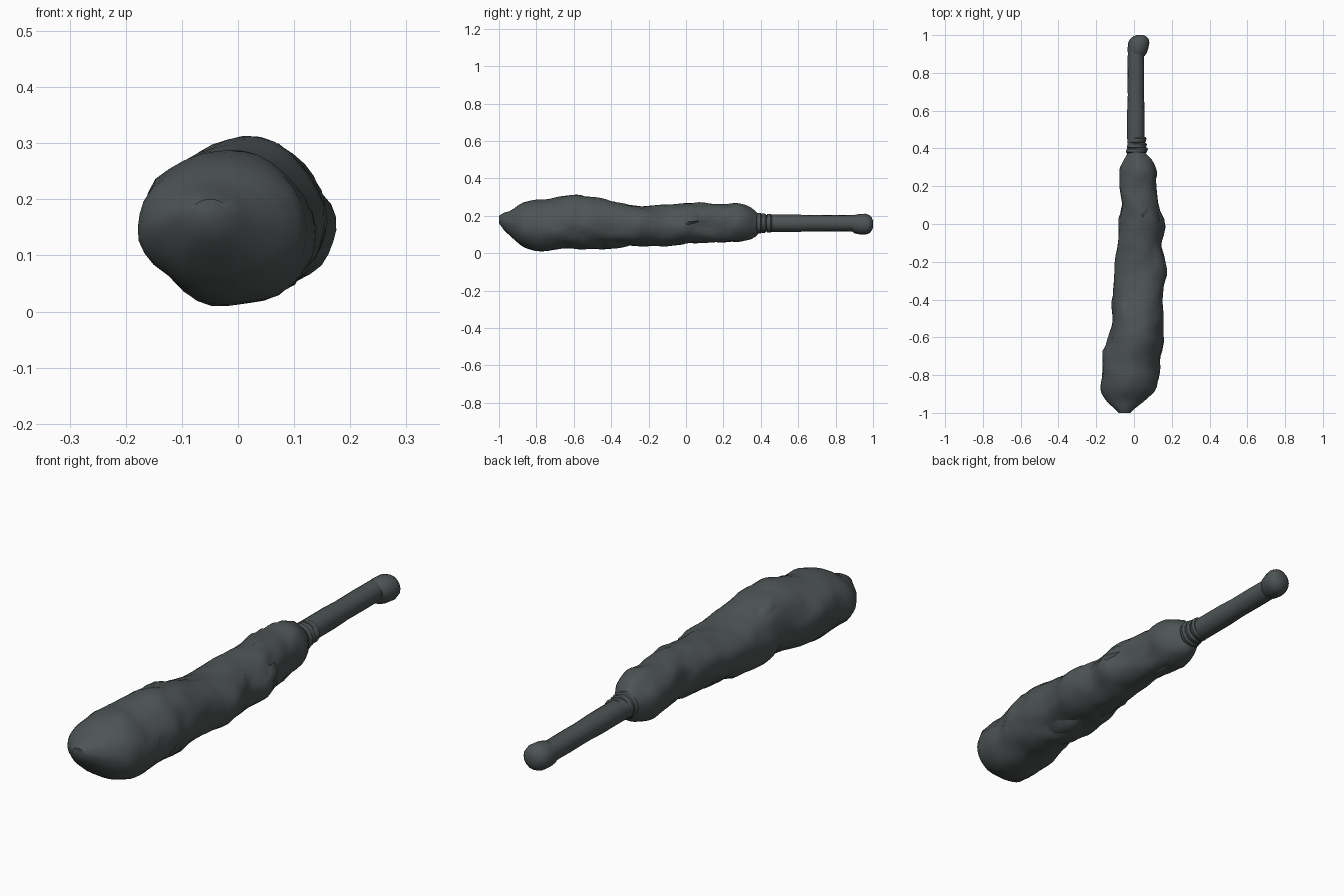
import bpy, bmesh, math
from mathutils import Vector, noise

cube = bpy.data.objects.get("Cube")
if cube:
    bpy.data.objects.remove(cube)

mat = bpy.data.materials.new("dark_grey_cloth")
mat.use_nodes = True
GREY = (0.075, 0.087, 0.087, 1)
mat.diffuse_color = GREY
mat.node_tree.nodes["Principled BSDF"].inputs["Base Color"].default_value = GREY


def loft(name, rings, sharp=40):
    """Skin closed rings of points and cap both ends."""
    bm = bmesh.new()
    loops = [[bm.verts.new(p) for p in ring] for ring in rings]
    n = len(loops[0])
    for a, b in zip(loops, loops[1:]):
        for i in range(n):
            j = (i + 1) % n
            bm.faces.new((a[i], a[j], b[j], b[i]))
    bm.faces.new(loops[0])
    bm.faces.new(loops[-1])
    bmesh.ops.recalc_face_normals(bm, faces=bm.faces)
    mesh = bpy.data.meshes.new(name)
    bm.to_mesh(mesh)
    bm.free()
    mesh.materials.append(mat)
    ob = bpy.data.objects.new(name, mesh)
    bpy.context.collection.objects.link(ob)
    bpy.ops.object.select_all(action="DESELECT")
    ob.select_set(True)
    bpy.context.view_layer.objects.active = ob
    bpy.ops.object.shade_smooth_by_angle(angle=math.radians(sharp))
    return ob


def sample(table, y):
    """Interpolate the rows of a profile at y."""
    for a, b in zip(table, table[1:]):
        if y <= b[0]:
            t = (y - a[0]) / (b[0] - a[0])
            return [p + (q - p) * t for p, q in zip(a[1:], b[1:])]
    return table[-1][1:]


# Rolled canopy: y, right edge, left edge, bottom, top
CANOPY = [
    (-1.0, -.08, -.02, .16, .20), (-.98, -.10, .0, .13, .215),
    (-.94, -.145, .05, .09, .225), (-.88, -.18, .12, .035, .265),
    (-.80, -.165, .13, .005, .295), (-.70, -.165, .14, .015, .295),
    (-.60, -.135, .155, .02, .305), (-.50, -.125, .165, .03, .305),
    (-.40, -.12, .15, .025, .275), (-.27, -.105, .17, .035, .255),
    (-.10, -.085, .145, .04, .26), (.0, -.08, .165, .05, .265),
    (.10, -.065, .135, .06, .27), (.20, -.085, .12, .06, .26),
    (.28, -.08, .125, .06, .27), (.34, -.055, .10, .07, .245),
    (.375, -.035, .06, .09, .22), (.40, -.025, .05, .12, .20),
]
SEGS, ROWS = 32, 52
rings = []
for r in range(ROWS + 1):
    y = -1 + 1.4 * r / ROWS
    x0, x1, z0, z1 = sample(CANOPY, y)
    ring = []
    for i in range(SEGS):
        a = math.tau * i / SEGS
        d = Vector((math.cos(a), y * 6.5, math.sin(a)))
        lump = noise.noise(d * 1.1) * .10 + noise.noise(d * 2.3) * .05
        # Cloth overlaps wind slowly round the roll
        wrap = (2 * i / SEGS + y * 1.4) % 1
        fade = min(1, (y + 1) * 4, (.4 - y) * 8)
        k = 1 + (lump + .07 * (wrap - .6)) * fade
        ring.append(((x0 + x1) / 2 + (x1 - x0) / 2 * k * math.cos(a),
                     y + .02 * noise.noise(d * 1.7) * fade,
                     max(.001, (z0 + z1) / 2 + (z1 - z0) / 2 * k * math.sin(a))))
    rings.append(ring)
loft("rolled_canopy", rings, 50)


def turned(name, profile, segs=16, cx=.01, cz=.16, lean=0, sharp=40):
    """Round part along y from (y, radius) pairs, with an optional lean in x."""
    y0 = profile[0][0]
    loft(name, [[(cx + lean * (y - y0) + r * math.cos(math.tau * i / segs), y,
                  cz + r * math.sin(math.tau * i / segs)) for i in range(segs)]
                for y, r in profile], sharp)


# Handle shaft and end knob
turned("handle_shaft", [(.36, .043), (.46, .046), (.60, .046), (.68, .043),
                        (.80, .044), (.90, .043), (.93, .043)])
turned("handle_knob", [(.89, .042), (.905, .050), (.93, .055), (.96, .056),
                       (.98, .049), (.993, .035), (1.0, .018)], cx=.015, cz=.155, lean=.15)

# Gathered cloth collar at the top of the handle
for k, (y, r) in enumerate([(.39, .056), (.415, .051), (.445, .049)]):
    turned(f"collar_fold_{k + 1}", [(y - .018, r * .8), (y - .01, r), (y + .008, r),
                                    (y + .016, r * .8)], lean=.3)

# Loose flaps of cloth lying on the roll: y, angle, length, half spread
FLAPS = [(-.52, 1.2, .13, .5), (-.48, 2.1, .12, .4), (-.30, .2, .10, .5),
         (-.02, .1, .10, .5), (.10, 1.5, .07, .5), (-.42, 4.9, .12, .5),
         (-.18, 4.4, .12, .5), (.16, 4.8, .12, .5)]
for k, (yc, ac, length, spread) in enumerate(FLAPS):
    rings = []
    for s in range(7):
        t = s / 3 - 1
        y = yc + length * t
        x0, x1, z0, z1 = sample(CANOPY, y)
        w = spread * math.sqrt(max(.06, 1 - t * t))
        top = 1.03 - .16 * t * t
        arc = [(ac + w * u, top - .10 * abs(u)) for u in (-1, -.5, 0, .5, 1)]
        arc += [(ac + w * u, .78) for u in (1, 0, -1)]
        rings.append([((x0 + x1) / 2 + (x1 - x0) / 2 * q * math.cos(a), y + .03 * math.sin(3 * a),
                       max(0, (z0 + z1) / 2 + (z1 - z0) / 2 * q * math.sin(a))) for a, q in arc])
    loft(f"cloth_flap_{k + 1}", rings, 40)
